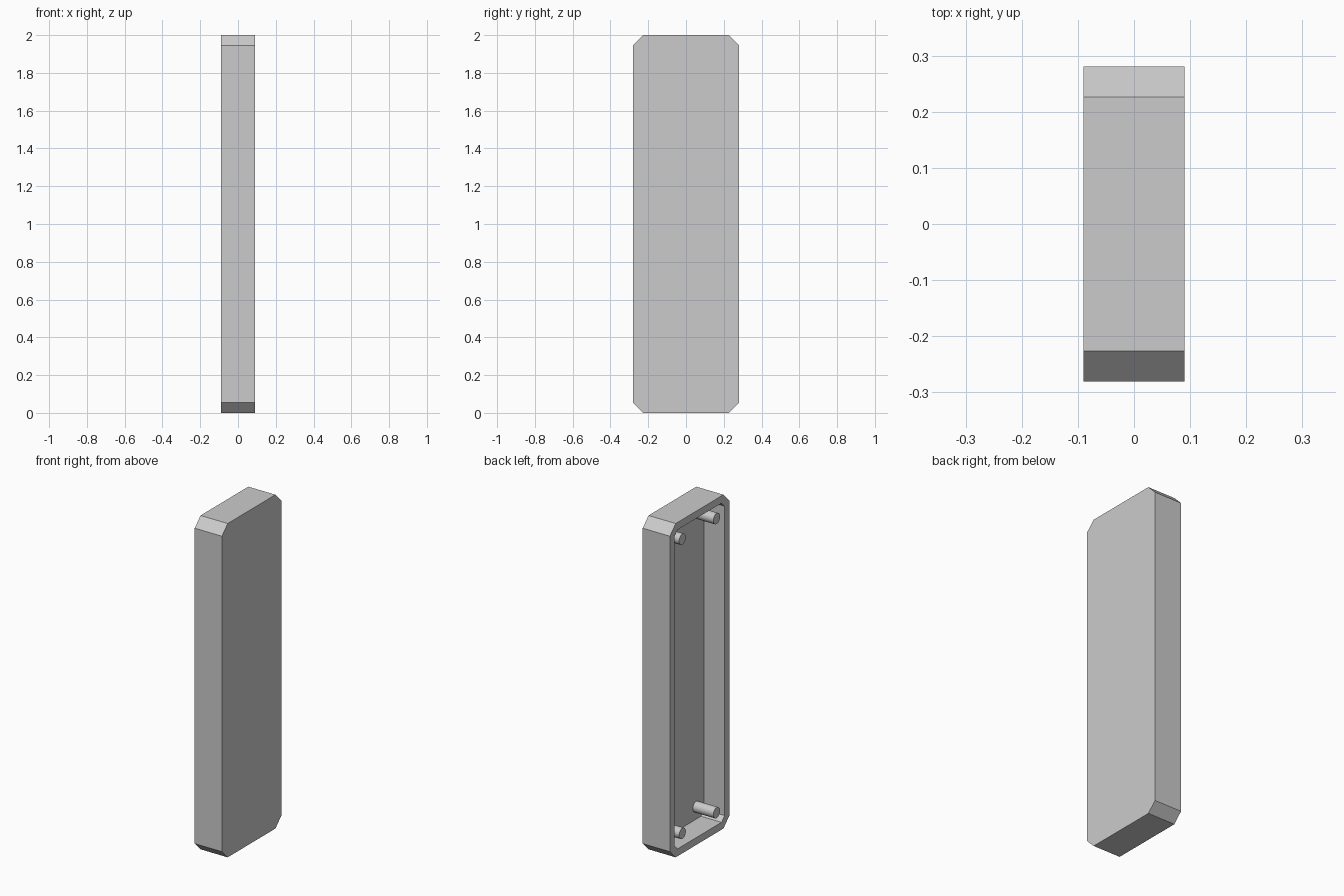
import bpy, bmesh
from math import radians
from mathutils import Matrix, Vector

cube = bpy.data.objects.get("Cube")
if cube:
    bpy.data.objects.remove(cube, do_unlink=True)

HALF_X, HALF_Y, HEIGHT = 0.09, 0.281, 2.0
CHAMFER, WALL = 0.055, 0.044
POST_RADIUS, POST_INSET = 0.032, 0.119

grey = bpy.data.materials.new("plain grey")
grey.use_nodes = True
colour = (0.6, 0.6, 0.6, 1)
grey.diffuse_color = colour
grey.node_tree.nodes["Principled BSDF"].inputs["Base Color"].default_value = colour


def finish(bm, name):
    bmesh.ops.recalc_face_normals(bm, faces=bm.faces)
    mesh = bpy.data.meshes.new(name)
    bm.to_mesh(mesh)
    bm.free()
    mesh.materials.append(grey)
    obj = bpy.data.objects.new(name, mesh)
    bpy.context.collection.objects.link(obj)
    return obj


# Cover: a block with four chamfered corners, hollowed from the -x side
bm = bmesh.new()
bmesh.ops.create_cube(bm, size=1)
bmesh.ops.scale(bm, vec=(2 * HALF_X, 2 * HALF_Y, HEIGHT), verts=bm.verts)
bmesh.ops.translate(bm, vec=(0, 0, HEIGHT / 2), verts=bm.verts)
corners = [e for e in bm.edges if abs(e.verts[0].co.x - e.verts[1].co.x) > HALF_X]
bmesh.ops.bevel(bm, geom=corners, offset=CHAMFER, segments=1, affect='EDGES')
bm.normal_update()
opening = min(bm.faces, key=lambda f: f.calc_center_median().x)
bmesh.ops.inset_region(bm, faces=[opening], thickness=WALL, use_even_offset=True)
pocket = bmesh.ops.extrude_discrete_faces(bm, faces=[opening])["faces"][0]
bmesh.ops.translate(bm, vec=(2 * HALF_X - WALL, 0, 0), verts=pocket.verts)
finish(bm, "cover_shell")

# Mounting posts: from the pocket floor to the rim, one near each corner
length = 2 * HALF_X - WALL
for side, y in (("front", -1), ("back", 1)):
    for level, z in (("lower", POST_INSET), ("upper", HEIGHT - POST_INSET)):
        bm = bmesh.new()
        place = Matrix.Translation(Vector((-WALL / 2, y * (HALF_Y - POST_INSET), z)))
        bmesh.ops.create_cone(bm, cap_ends=True, segments=24, radius1=POST_RADIUS,
                              radius2=POST_RADIUS, depth=length,
                              matrix=place @ Matrix.Rotation(radians(90), 4, 'Y'))
        post = finish(bm, f"{level}_{side}_post")
        bpy.ops.object.select_all(action='DESELECT')
        post.select_set(True)
        bpy.context.view_layer.objects.active = post
        bpy.ops.object.shade_smooth_by_angle(angle=radians(35))
